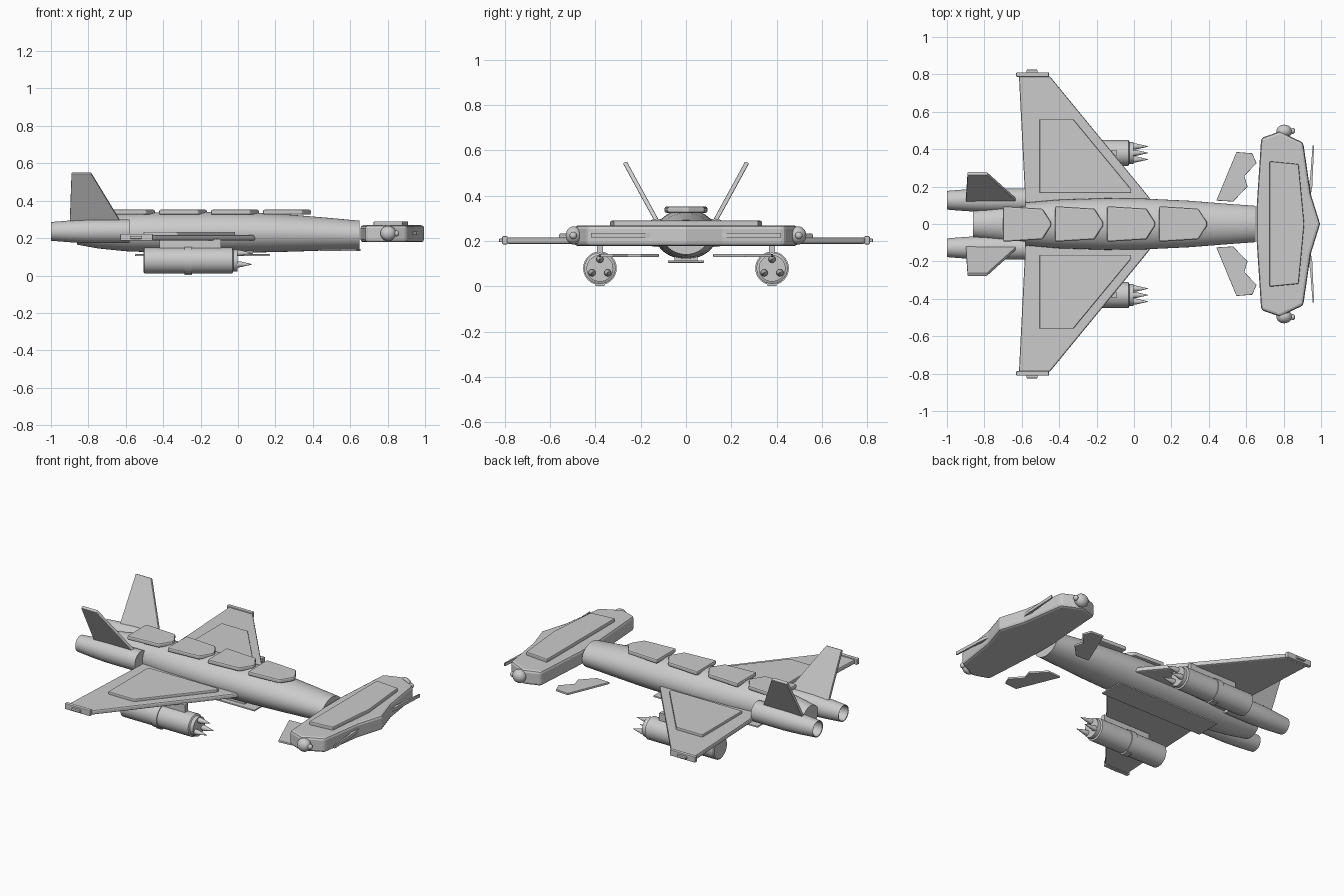
import bpy, bmesh, math
from mathutils import Matrix, Vector

if "Cube" in bpy.data.objects:
    bpy.data.objects.remove(bpy.data.objects["Cube"])

grey = bpy.data.materials.new("hull grey")
grey.diffuse_color = (0.6, 0.6, 0.6, 1)
grey.use_nodes = True
grey.node_tree.nodes["Principled BSDF"].inputs["Base Color"].default_value = grey.diffuse_color


def finish(name, bm, mirror=False, bevel=0.0, smooth=False):
    bmesh.ops.recalc_face_normals(bm, faces=bm.faces[:])
    me = bpy.data.meshes.new(name)
    bm.to_mesh(me)
    bm.free()
    me.materials.append(grey)
    ob = bpy.data.objects.new(name, me)
    bpy.context.collection.objects.link(ob)
    if smooth:
        bpy.ops.object.select_all(action='DESELECT')
        ob.select_set(True)
        bpy.context.view_layer.objects.active = ob
        bpy.ops.object.shade_smooth_by_angle(angle=math.radians(35))
    if bevel:
        b = ob.modifiers.new("bevel", 'BEVEL')
        b.width = bevel
        b.segments = 2
        b.limit_method = 'ANGLE'
        b.angle_limit = math.radians(40)
    if mirror:
        m = ob.modifiers.new("mirror", 'MIRROR')
        m.use_axis = (False, True, False)
        m.use_mirror_merge = False
    return ob


def prism(name, pts, off, mirror=False, bevel=0.0):
    """Extrude a planar outline of 3D points along a vector."""
    bm = bmesh.new()
    off = Vector(off)
    a = [bm.verts.new(p) for p in pts]
    b = [bm.verts.new(Vector(p) + off) for p in pts]
    bm.faces.new(a)
    bm.faces.new(b[::-1])
    n = len(a)
    for i in range(n):
        bm.faces.new((a[i], a[(i + 1) % n], b[(i + 1) % n], b[i]))
    return finish(name, bm, mirror, bevel)


def plate(name, outline, z0, z1, mirror=False, bevel=0.0):
    return prism(name, [(x, y, z0) for x, y in outline], (0, 0, z1 - z0), mirror, bevel)


def both(half):
    """Complete a half outline (y > 0) symmetrically."""
    return half + [(x, -y) for x, y in reversed(half) if y > 0]


def box(name, x0, x1, y0, y1, z0, z1, mirror=False, bevel=0.0):
    return plate(name, [(x0, y0), (x1, y0), (x1, y1), (x0, y1)], z0, z1, mirror, bevel)


def loft(name, stations, y=0.0, mirror=False, seg=32):
    """Elliptic rings along x: (x, half width, half height, centre z)."""
    bm = bmesh.new()
    rings = []
    for x, ry, rz, zc in stations:
        rings.append([bm.verts.new((x, y + ry * math.cos(2 * math.pi * i / seg),
                                    zc + rz * math.sin(2 * math.pi * i / seg))) for i in range(seg)])
    for r, s in zip(rings, rings[1:]):
        for i in range(seg):
            j = (i + 1) % seg
            bm.faces.new((r[i], r[j], s[j], s[i]))
    bm.faces.new(rings[0])
    bm.faces.new(rings[-1])
    return finish(name, bm, mirror, smooth=True)


def tube(name, prof, y, z, mirror=True, seg=32):
    return loft(name, [(x, r, r, z) for x, r in prof], y, mirror, seg)


def ball(name, centre, radii):
    bm = bmesh.new()
    mat = Matrix.Translation(centre) @ Matrix.Diagonal((*radii, 1))
    bmesh.ops.create_uvsphere(bm, u_segments=24, v_segments=14, radius=1, matrix=mat)
    return finish(name, bm, True, smooth=True)


# Fuselage, spine plates and keel
loft("fuselage", [(-0.86, 0.075, 0.065, 0.23), (-0.75, 0.09, 0.085, 0.23), (-0.6, 0.113, 0.1, 0.23),
                  (-0.4, 0.13, 0.108, 0.23), (-0.15, 0.138, 0.11, 0.23), (0.05, 0.136, 0.108, 0.23),
                  (0.3, 0.124, 0.098, 0.226), (0.5, 0.108, 0.086, 0.221), (0.65, 0.097, 0.076, 0.217)], seg=40)
for i in range(4):
    x = -0.70 + 0.278 * i
    plate(f"spine_plate_{i + 1}", both([(x, 0.095), (x + 0.21, 0.082), (x + 0.255, 0.012)]),
          0.325, 0.352, bevel=0.008)
box("keel_plate", -0.55, 0.17, -0.08, 0.08, 0.104, 0.114, bevel=0.003)
box("keel_mount", -0.45, 0.08, -0.05, 0.05, 0.112, 0.14)

# Wings with raised panels and tip pods
plate("wing", [(-0.58, 0.10), (0.11, 0.10), (0.075, 0.15), (-0.45, 0.79), (-0.615, 0.79)],
      0.188, 0.217, True, 0.008)
plate("wing_panel", [(-0.505, 0.165), (-0.015, 0.165), (-0.015, 0.185), (-0.325, 0.56), (-0.505, 0.56)],
      0.21, 0.233, True, 0.005)
box("wing_tip", -0.63, -0.455, 0.787, 0.811, 0.186, 0.222, True, 0.004)
box("tip_light", -0.575, -0.515, 0.808, 0.825, 0.196, 0.211, True, 0.003)

# Rear engines with hollow nozzles
tube("engine", [(-0.93, 0.04), (-0.998, 0.045), (-1.0, 0.05), (-0.9, 0.058), (-0.8, 0.063), (-0.58, 0.063)],
     0.127, 0.236)

# Tail fins, canted outward
fin = [(-0.9, 0.275), (-0.89, 0.548), (-0.785, 0.548), (-0.625, 0.285), (-0.625, 0.275)]
prism("tail_fin", [(x, 0.115 + (z - 0.28) * 0.546, z + 0.004) for x, z in fin],
      (0, 0.017, -0.009), True, 0.004)

# Underwing pods with band, pylon and spikes
PY, PZ = 0.38, 0.08
tube("weapon_pod", [(-0.505, 0.062), (-0.5, 0.069), (-0.03, 0.069), (-0.025, 0.059), (-0.003, 0.059)], PY, PZ)
tube("pod_band", [(-0.285, 0.074), (-0.245, 0.074)], PY, PZ)
box("band_lug", -0.285, -0.245, PY - 0.02, PY + 0.02, 0.002, 0.02, True)
box("pylon", -0.42, -0.09, PY - 0.013, PY + 0.013, 0.13, 0.195, True)
for i in range(3):
    a = math.radians(90 + 120 * i)
    tube(f"pod_spike_{i + 1}", [(-0.01, 0.016), (0.01, 0.016), (0.076, 0.001)],
         PY + 0.04 * math.cos(a), PZ + 0.04 * math.sin(a), seg=12)

# Forward canards
plate("canard", [(0.44, 0.125), (0.548, 0.385), (0.633, 0.378), (0.655, 0.325), (0.59, 0.257),
                 (0.607, 0.2), (0.53, 0.12)], 0.13, 0.143, True, 0.003)

# Wide head, top plate, front blades and side lamps
plate("head", both([(0.68, 0.46), (0.78, 0.495), (0.905, 0.435), (0.945, 0.16), (0.995, 0.0)])
      + [(0.655, -0.08), (0.655, 0.08)], 0.178, 0.269, bevel=0.015)
plate("head_plate", both([(0.725, 0.335), (0.88, 0.32), (0.91, 0.0)]), 0.262, 0.29, bevel=0.006)
plate("head_blade", [(0.955, 0.42), (0.963, 0.42), (0.953, 0.2), (0.935, 0.1), (0.925, 0.15), (0.942, 0.25)],
      0.216, 0.235, True)
ball("side_lamp", (0.803, 0.495, 0.225), (0.042, 0.036, 0.04))
ball("lamp_tip", (0.848, 0.498, 0.225), (0.014, 0.016, 0.016))
